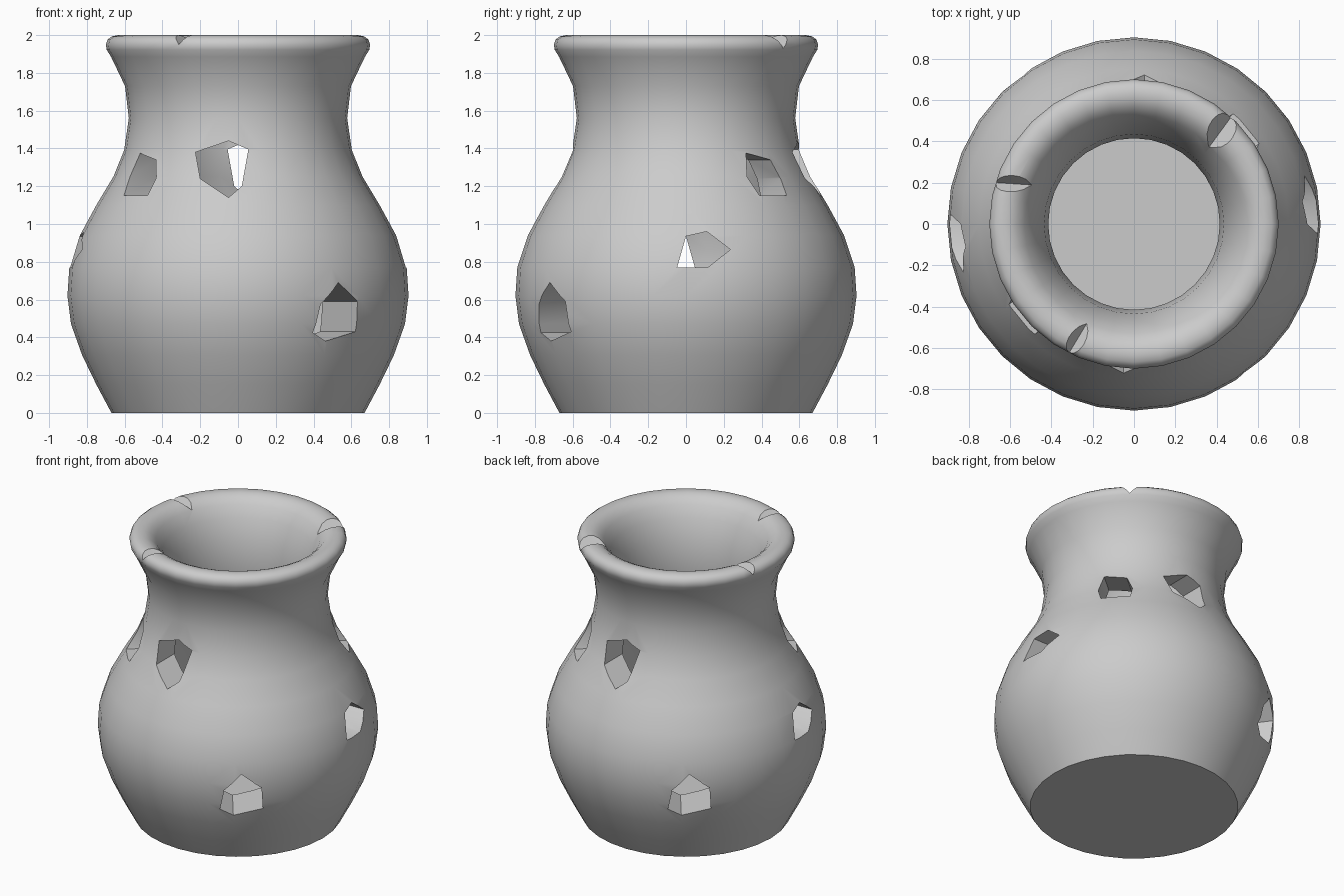
import bpy, bmesh
from math import sin, cos, radians, pi
from mathutils import Vector

if "Cube" in bpy.data.objects:
    bpy.data.objects.remove(bpy.data.objects["Cube"])

def make_object(name, bm):
    bmesh.ops.recalc_face_normals(bm, faces=bm.faces[:])
    mesh = bpy.data.meshes.new(name)
    bm.to_mesh(mesh)
    bm.free()
    obj = bpy.data.objects.new(name, mesh)
    bpy.context.collection.objects.link(obj)
    return obj

def lathe(name, profile, sides):
    """Revolve a closed (radius, z) profile that starts and ends on the axis."""
    bm = bmesh.new()
    rings = []
    for r, z in profile:
        rings.append([bm.verts.new((r * cos(2 * pi * i / sides), r * sin(2 * pi * i / sides), z))
                      for i in range(sides)])
    for a, b in zip(rings, rings[1:]):
        for i in range(sides):
            j = (i + 1) % sides
            bm.faces.new((a[i], a[j], b[j], b[i]))
    bm.faces.new(rings[0])
    bm.faces.new(rings[-1])
    return make_object(name, bm)

def prism(name, near, far):
    """Solid between two matching polygons."""
    bm = bmesh.new()
    a = [bm.verts.new(p) for p in near]
    b = [bm.verts.new(p) for p in far]
    n = len(a)
    for i in range(n):
        j = (i + 1) % n
        bm.faces.new((a[i], a[j], b[j], b[i]))
    bm.faces.new(a)
    bm.faces.new(b)
    return make_object(name, bm)

def cut(target, cutter):
    cutter.hide_render = True
    mod = target.modifiers.new("cut", 'BOOLEAN')
    mod.operation = 'DIFFERENCE'
    mod.solver = 'EXACT'
    mod.object = cutter
    bpy.context.view_layer.objects.active = target
    bpy.ops.object.modifier_apply(modifier=mod.name)
    bpy.data.objects.remove(cutter, do_unlink=True)

# Thick-walled pot: outer wall, rolled rim, inner wall, floor
outer = [(0.67, 0), (0.75, 0.15), (0.825, 0.305), (0.884, 0.47), (0.903, 0.62),
         (0.893, 0.77), (0.837, 0.94), (0.75, 1.10), (0.66, 1.25), (0.603, 1.39),
         (0.578, 1.56), (0.598, 1.73), (0.672, 1.885)]
rim = [(0.695, 1.922), (0.70, 1.95), (0.69, 1.977), (0.668, 1.993), (0.635, 2.0),
       (0.60, 1.996), (0.565, 1.98), (0.53, 1.945)]
inner = [(0.485, 1.87), (0.435, 1.73), (0.415, 1.56), (0.43, 1.39), (0.47, 1.25),
         (0.54, 1.06), (0.595, 0.86), (0.605, 0.68), (0.575, 0.48), (0.51, 0.27),
         (0.47, 0.17)]
pot = lathe("pot_body", outer + rim + inner, 32)

# Irregular window holes: azimuth in degrees, outline as (sideways, z)
holes = [
    (-90, [(-0.225, 1.38), (-0.05, 1.44), (0.055, 1.395), (0.02, 1.20), (-0.05, 1.14), (-0.2, 1.24)]),
    (0, [(-0.047, 0.77), (0.0, 0.935), (0.11, 0.96), (0.235, 0.865), (0.115, 0.77)]),
    (-54, [(0.006, 0.69), (0.136, 0.59), (0.145, 0.43), (-0.045, 0.38), (-0.131, 0.425), (-0.104, 0.575)]),
    (40, [(-0.089, 1.375), (0.063, 1.34), (0.105, 1.24), (0.10, 1.15), (-0.09, 1.15), (-0.12, 1.25)]),
]
for azimuth, outline in holes:
    for turn in (0, 180):      # each hole repeats on the opposite side
        t = radians(azimuth + turn)
        out, side = Vector((cos(t), sin(t), 0)), Vector((-sin(t), cos(t), 0))
        ends = [[out * r + side * u + Vector((0, 0, z)) for u, z in outline] for r in (0.25, 1.2)]
        cut(pot, prism("hole_cutter", *ends))

# V-shaped chips in the rim: inner end, outer end, width at the top, depth
chips = [((-0.44, 0.185), (-0.74, 0.205), 0.08, 0.055),
         ((0.34, 0.34), (0.53, 0.60), 0.13, 0.07),
         ((-0.21, -0.45), (-0.36, -0.70), 0.08, 0.05)]
for start, end, width, depth in chips:
    a, b = Vector((*start, 0)), Vector((*end, 0))
    d = (b - a).normalized()
    side = Vector((-d.y, d.x, 0)) * width
    tri = [side * -1 + Vector((0, 0, 2 + depth)), side + Vector((0, 0, 2 + depth)),
           Vector((0, 0, 2 - depth))]
    cut(pot, prism("chip_cutter", [a + p for p in tri], [b + p for p in tri]))

# Smooth walls with crisp hole edges
bpy.ops.object.select_all(action='DESELECT')
pot.select_set(True)
bpy.context.view_layer.objects.active = pot
bpy.ops.object.shade_smooth_by_angle(angle=radians(40))
